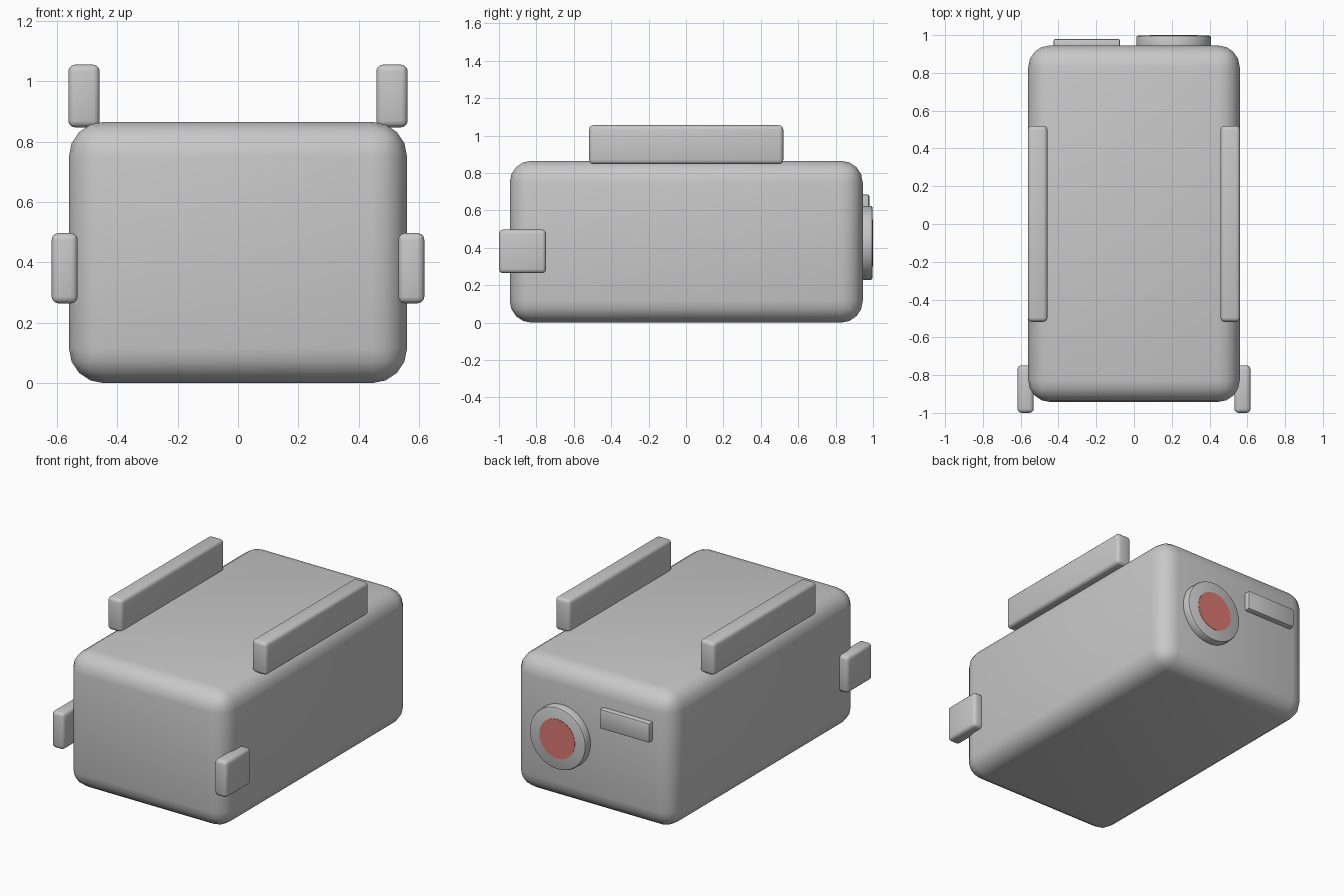
import bpy, math

if "Cube" in bpy.data.objects:
    bpy.data.objects.remove(bpy.data.objects["Cube"])


def material(name, rgb):
    m = bpy.data.materials.new(name)
    m.diffuse_color = (*rgb, 1)
    m.use_nodes = True
    m.node_tree.nodes["Principled BSDF"].inputs["Base Color"].default_value = m.diffuse_color
    return m


GREY = material("light_grey", (0.58, 0.58, 0.58))
RED = material("soft_red", (0.71, 0.19, 0.16))


def finish(name, mat, bevel, segments):
    """Name, colour, round and smooth the active object."""
    ob = bpy.context.object
    ob.name = name
    ob.data.materials.append(mat)
    bpy.ops.object.transform_apply(location=False, rotation=True, scale=True)
    if bevel:
        mod = ob.modifiers.new("Round", 'BEVEL')
        mod.width, mod.segments = bevel, segments
        mod.limit_method = 'ANGLE'
        mod.angle_limit = math.radians(40)
        bpy.ops.object.modifier_apply(modifier=mod.name)
    bpy.ops.object.shade_smooth_by_angle(angle=math.radians(35))
    return ob


def box(name, lo, hi, bevel, segments=3):
    bpy.ops.mesh.primitive_cube_add(
        size=1, location=[(a + b) / 2 for a, b in zip(lo, hi)])
    bpy.context.object.scale = [b - a for a, b in zip(lo, hi)]
    return finish(name, GREY, bevel, segments)


def disc(name, x, z, radius, y0, y1, mat, bevel=0):
    bpy.ops.mesh.primitive_cylinder_add(
        vertices=48, radius=radius, depth=y1 - y0,
        location=(x, (y0 + y1) / 2, z), rotation=(math.pi / 2, 0, 0))
    return finish(name, mat, bevel, 2)


# Rounded main body
box("body", (-0.56, -0.942, 0), (0.56, 0.945, 0.865), 0.115, 4)

# Top rails and front side tabs, one pair each
for side, s in (("left", -1), ("right", 1)):
    def pair(name, x0, x1, y, z, bevel):
        a, b = sorted((s * x0, s * x1))
        box(f"{side}_{name}", (a, y[0], z[0]), (b, y[1], z[1]), bevel)
    pair("top_rail", 0.458, 0.562, (-0.518, 0.52), (0.847, 1.055), 0.022)
    pair("side_tab", 0.531, 0.617, (-1.0, -0.748), (0.264, 0.497), 0.022)

# Back: round button with red centre, and a label plate
disc("round_button", 0.21, 0.426, 0.198, 0.9, 0.998, GREY, 0.012)
disc("red_button_centre", 0.21, 0.426, 0.125, 0.994, 1.0, RED)
box("back_plate", (-0.426, 0.91, 0.56), (-0.074, 0.98, 0.685), 0.01, 2)
